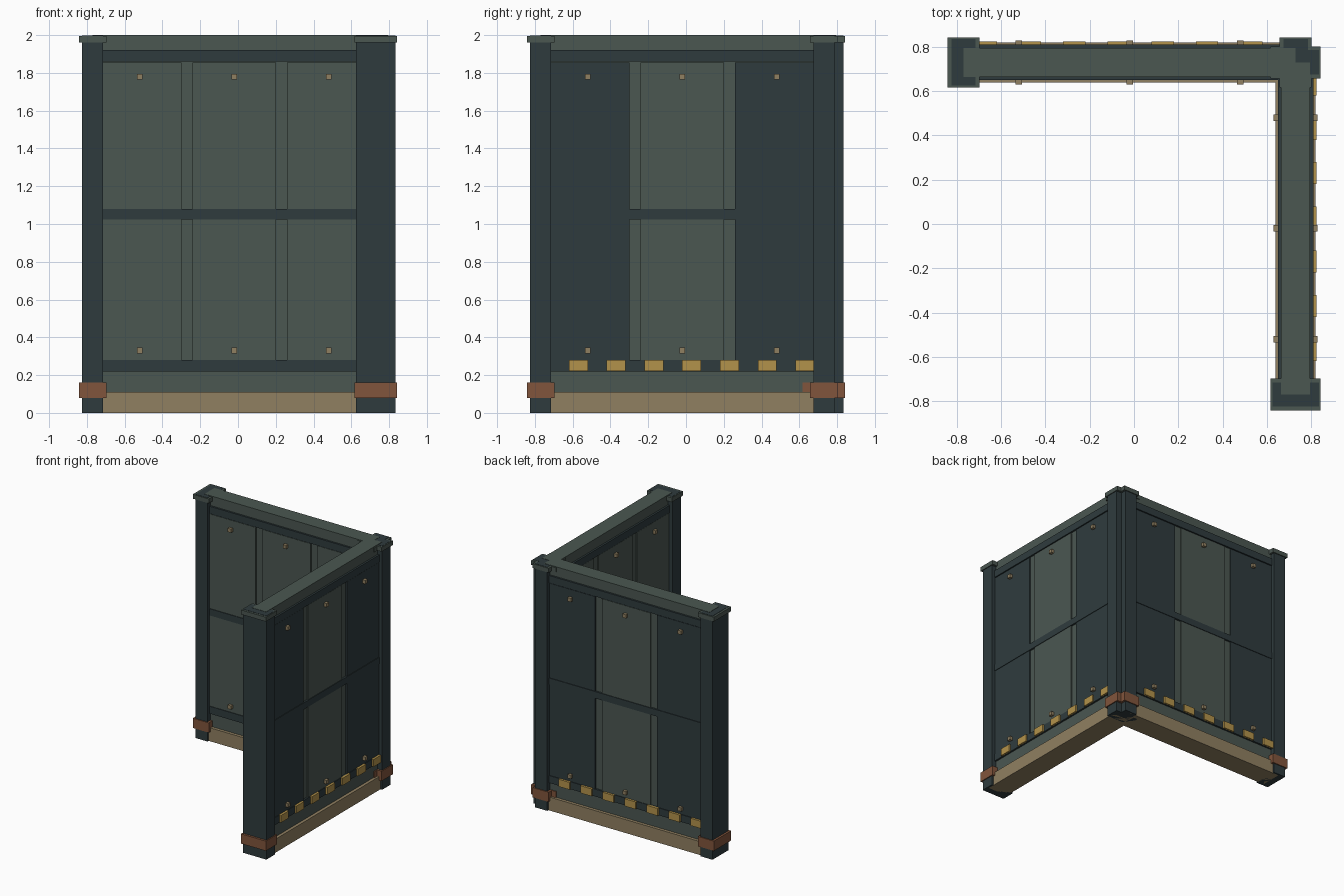
import bpy, bmesh
from mathutils import Matrix, Vector
from math import radians

if "Cube" in bpy.data.objects:
    bpy.data.objects.remove(bpy.data.objects["Cube"])


def material(name, rgb):
    m = bpy.data.materials.new(name)
    m.diffuse_color = (*rgb, 1)
    m.use_nodes = True
    m.node_tree.nodes["Principled BSDF"].inputs["Base Color"].default_value = m.diffuse_color
    return m


GREY = material("grey_green", (0.070, 0.095, 0.083))
DARK = material("dark_slate", (0.028, 0.044, 0.048))
TAN = material("tan", (0.28, 0.215, 0.12))
RUST = material("rust", (0.22, 0.09, 0.045))
YELLOW = material("yellow", (0.45, 0.29, 0.07))


def boxes(name, mat, place, ranges):
    """One object from boxes given as (u range, v range, z range) in wall space."""
    bm = bmesh.new()
    for spans in ranges:
        centre = Vector([(a + b) / 2 for a, b in spans])
        size = [b - a for a, b in spans]
        bmesh.ops.create_cube(bm, size=1, matrix=Matrix.Translation(centre) @ Matrix.Diagonal((*size, 1)))
    bm.transform(place)
    mesh = bpy.data.meshes.new(name)
    bm.to_mesh(mesh)
    bm.free()
    mesh.materials.append(mat)
    ob = bpy.data.objects.new(name, mesh)
    bpy.context.collection.objects.link(ob)


def around(c, half):
    return (c - half, c + half)


def wall(prefix, place):
    def add(name, mat, ranges):
        boxes(prefix + "_" + name, mat, place, ranges)

    ends, bays = (-0.75, 0.75), (-0.5, 0, 0.5)
    full = around(0, 0.75)
    # core slab, seen at the top, the sill and the panel seams
    add("core", GREY, [(full, around(0, 0.065), (0.002, 2.0))])
    # end posts with caps and foot clamps
    add("posts", DARK, [(around(e, 0.055), around(0, 0.105), (0, 1.998)) for e in ends])
    add("post_caps", GREY, [(around(e, 0.0725), around(0, 0.1125), (1.96, 1.996)) for e in ends])
    add("post_clamps", RUST, [(around(e, 0.0725), around(0, 0.1125), (0.08, 0.16)) for e in ends])
    # base plinth and horizontal rails
    add("plinth", TAN, [(full, around(0, 0.09), (0, 0.11))])
    add("rails", DARK, [(full, around(0, 0.08), z) for z in ((0.22, 0.28), (1.025, 1.08), (1.86, 1.92))])
    # panels: all light inside, dark outer bays outside
    inner, outer, pz = (-0.075, -0.06), (0.06, 0.075), (0.275, 1.855)
    add("inner_panels", GREY, [(around(b, 0.22), inner, pz) for b in bays])
    add("outer_side_panels", DARK, [(around(b, 0.22), outer, pz) for b in (-0.5, 0.5)])
    add("outer_middle_panel", GREY, [(around(0, 0.22), outer, pz)])
    # square bolts through both faces
    add("bolts", TAN, [(around(b, 0.015), around(s * 0.085, 0.014), around(z, 0.015))
                       for b in bays for z in (0.33, 1.78) for s in (-1, 1)])
    # hazard dashes on the outer lower rail
    add("hazard_dashes", YELLOW, [(around(-0.65 + 0.2 * i, 0.05), (0.075, 0.094), (0.221, 0.281))
                                  for i in range(7)])


wall("back_wall", Matrix.Translation((-0.02, 0.73, 0)))
wall("right_wall", Matrix.Translation((0.73, -0.02, 0)) @ Matrix.Rotation(radians(-90), 4, 'Z'))
